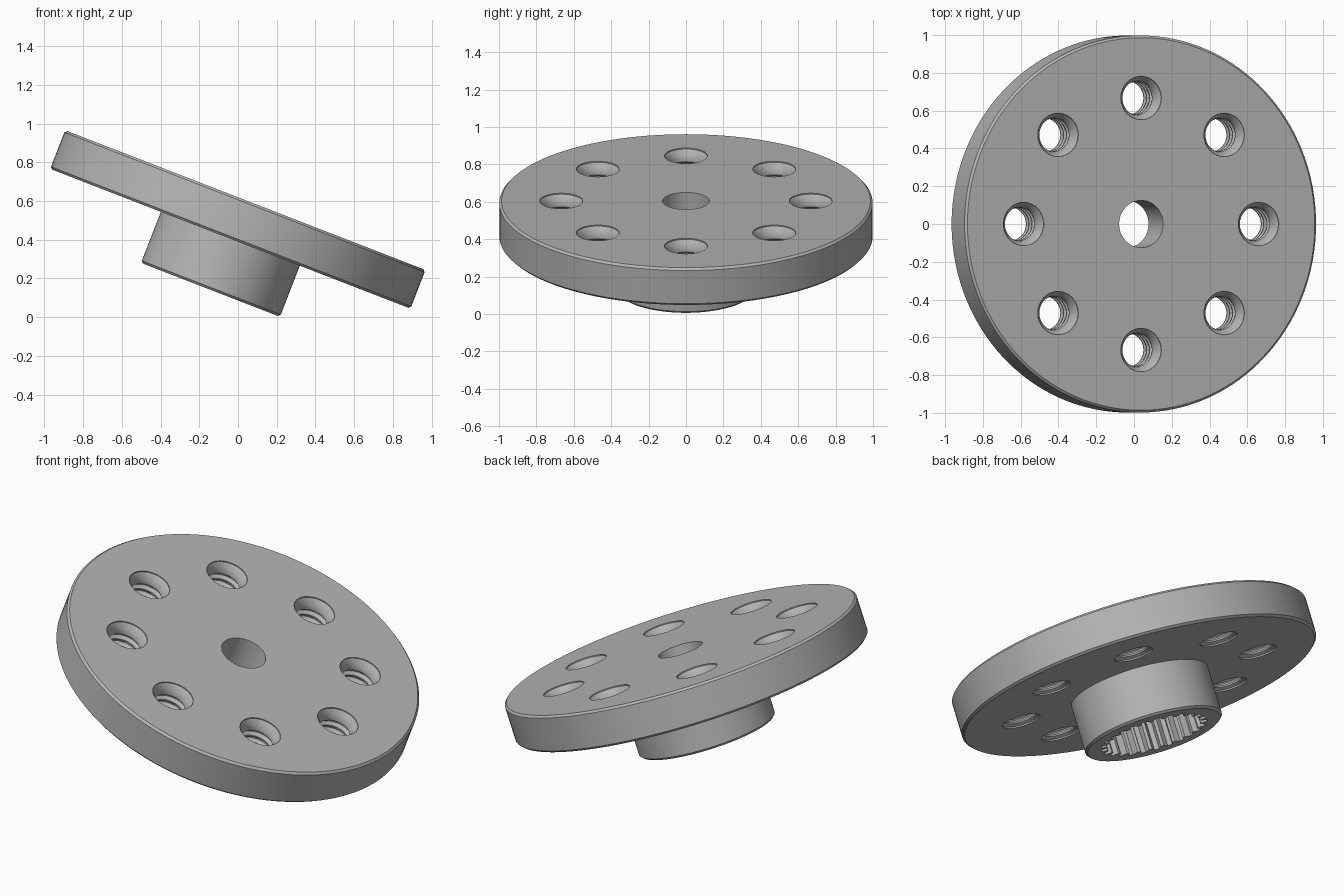
import bpy, bmesh, math
from mathutils import Matrix, Vector

if "Cube" in bpy.data.objects:
    bpy.data.objects.remove(bpy.data.objects["Cube"], do_unlink=True)

TILT = math.radians(21.2)
BOSS_H, TOP = 0.283, 0.497      # heights along the tilted axis
FLANGE_R, BOSS_R = 0.998, 0.385
HOLES, HOLE_RING = 8, 0.667
TEETH = 25

grey = bpy.data.materials.new("mid grey")
grey.use_nodes = True
colour = (0.46, 0.46, 0.46, 1)
grey.diffuse_color = colour
grey.node_tree.nodes["Principled BSDF"].inputs["Base Color"].default_value = colour


def stack(name, rings):
    """Closed solid from a stack of equally sized vertex rings."""
    bm = bmesh.new()
    loops = [[bm.verts.new(p) for p in ring] for ring in rings]
    n = len(loops[0])
    for low, high in zip(loops, loops[1:]):
        for i in range(n):
            j = (i + 1) % n
            bm.faces.new((low[i], low[j], high[j], high[i]))
    bm.faces.new(loops[0][::-1])
    bm.faces.new(loops[-1])
    mesh = bpy.data.meshes.new(name)
    bm.to_mesh(mesh)
    bm.free()
    mesh.materials.append(grey)
    obj = bpy.data.objects.new(name, mesh)
    bpy.context.collection.objects.link(obj)
    return obj


def circle(r, z, n, centre=(0, 0)):
    return [Vector((centre[0] + r * math.cos(math.tau * i / n),
                    centre[1] + r * math.sin(math.tau * i / n), z)) for i in range(n)]


def lathe(name, profile, n, centre=(0, 0)):
    return stack(name, [circle(r, z, n, centre) for r, z in profile])


def cut(obj, cutters):
    """Subtract the cutters, bake the result and delete them."""
    for c in cutters:
        c.hide_render = True
        mod = obj.modifiers.new("cut", "BOOLEAN")
        mod.operation, mod.solver, mod.object = "DIFFERENCE", "EXACT", c
    graph = bpy.context.evaluated_depsgraph_get()
    obj.modifiers.update() if hasattr(obj.modifiers, "update") else None
    baked = bpy.data.meshes.new_from_object(obj.evaluated_get(graph))
    obj.modifiers.clear()
    obj.data = baked
    for c in cutters:
        bpy.data.objects.remove(c, do_unlink=True)


# Flange disc with a softened rim
B = 0.012
flange = lathe("flange_disc", [
    (FLANGE_R - B, BOSS_H), (FLANGE_R, BOSS_H + B),
    (FLANGE_R, TOP - B), (FLANGE_R - B, TOP)], 128)

# Threaded holes: ridged bore with a countersunk mouth
MINOR, MAJOR, MOUTH, PITCH = 0.088, 0.106, 0.115, 0.042
bore = [(MAJOR, BOSS_H - 0.02), (MAJOR, BOSS_H + 0.008)]
for k in range(4):
    z = BOSS_H + 0.02 + k * PITCH
    bore += [(MINOR, z), (MINOR, z + 0.008), (MAJOR, z + 0.022), (MAJOR, z + 0.028)]
bore[-2:] = [(0.094, TOP - 0.032), (MOUTH, TOP - 0.006), (MOUTH, TOP + 0.02)]

cutters = [lathe("centre_bore_cutter", [(0.125, BOSS_H - 0.02), (0.125, TOP + 0.02)], 48)]
for k in range(HOLES):
    a = math.tau * k / HOLES
    cutters.append(lathe("thread_cutter", bore, 32,
                         (HOLE_RING * math.cos(a), HOLE_RING * math.sin(a))))
cut(flange, cutters)

# Boss below the disc, with a toothed socket
boss = lathe("spline_boss", [
    (BOSS_R - B, 0), (BOSS_R, B), (BOSS_R, BOSS_H)], 96)


def spline(z):
    points = []
    for t in range(TEETH):
        for part, r in ((0, 0.265), (0.25, 0.265), (0.45, 0.3), (0.8, 0.3)):
            a = math.tau * (t + part) / TEETH
            points.append(Vector((r * math.cos(a), r * math.sin(a), z)))
    return points


cut(boss, [stack("socket_cutter", [spline(-0.02), spline(BOSS_H + 0.02)])])

# Tilt the parts together and smooth the round walls
place = Matrix.Translation((-0.142, 0, 0.141)) @ Matrix.Rotation(TILT, 4, "Y")
bpy.ops.object.select_all(action="DESELECT")
for obj in (flange, boss):
    obj.data.transform(place)
    obj.select_set(True)
bpy.context.view_layer.objects.active = flange
bpy.ops.object.shade_smooth_by_angle(angle=math.radians(30))
